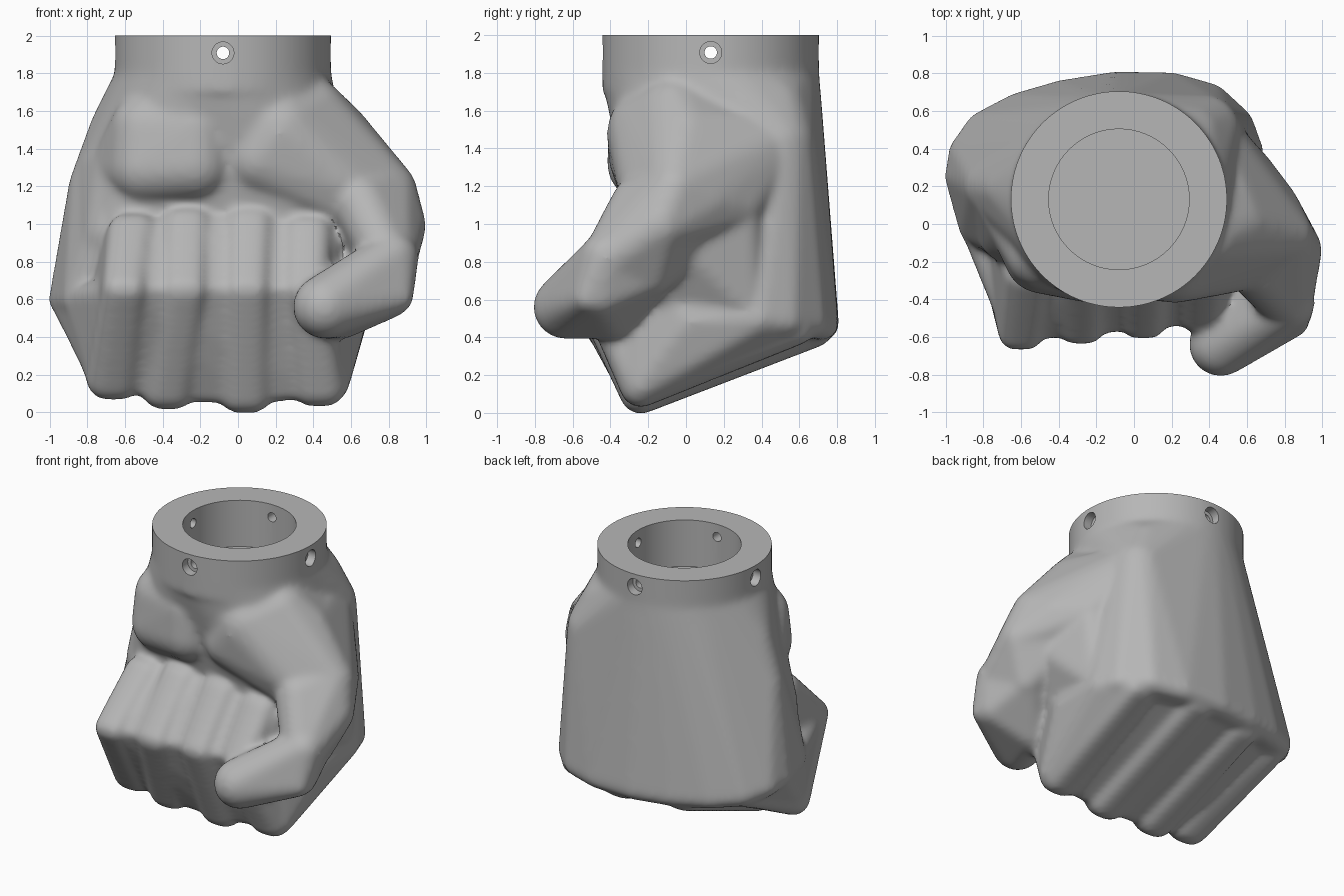
import bpy, bmesh, math
from mathutils import Vector, Matrix

if "Cube" in bpy.data.objects:
    bpy.data.objects.remove(bpy.data.objects["Cube"])

CX, CY = -0.08, 0.131          # wrist axis


def circle(r, z, n=96):
    return [Vector((CX + r * math.cos(2 * math.pi * i / n),
                    CY + r * math.sin(2 * math.pi * i / n), z)) for i in range(n)]


ball = bmesh.new()
bmesh.ops.create_icosphere(ball, subdivisions=3, radius=1)
UNIT = [v.co.copy() for v in ball.verts]
ball.free()


def hull(target, balls, points=()):
    """Add the convex skin around balls (x, y, z, r) and loose points."""
    bm = bmesh.new()
    for x, y, z, r in balls:
        for u in UNIT:
            bm.verts.new(Vector((x, y, z)) + u * r)
    for p in points:
        bm.verts.new(p)
    res = bmesh.ops.convex_hull(bm, input=bm.verts[:])
    junk = {g for g in res["geom_interior"] + res["geom_unused"]
            if isinstance(g, bmesh.types.BMVert)}
    bmesh.ops.delete(bm, geom=list(junk), context='VERTS')
    bmesh.ops.recalc_face_normals(bm, faces=bm.faces[:])
    me = bpy.data.meshes.new("part")
    bm.to_mesh(me)
    bm.free()
    target.from_mesh(me)
    bpy.data.meshes.remove(me)


def make_object(name, bm):
    me = bpy.data.meshes.new(name)
    bm.to_mesh(me)
    bm.free()
    ob = bpy.data.objects.new(name, me)
    bpy.context.collection.objects.link(ob)
    return ob


def apply(ob, kind, **settings):
    mod = ob.modifiers.new(kind.lower(), kind)
    for key, value in settings.items():
        setattr(mod, key, value)
    bpy.context.view_layer.objects.active = ob
    bpy.ops.object.modifier_apply(modifier=mod.name)


def cut(ob, r, depth, matrix):
    """Remove a round plug from the object."""
    bm = bmesh.new()
    bmesh.ops.create_cone(bm, cap_ends=True, segments=64, radius1=r, radius2=r,
                          depth=depth, matrix=matrix)
    cutter = make_object("cutter", bm)
    apply(ob, 'BOOLEAN', object=cutter, operation='DIFFERENCE', solver='EXACT')
    bpy.data.objects.remove(cutter)


body = bmesh.new()

# wrist cuff, left tall here and trimmed flat later
hull(body, [], circle(.574, 1.70) + circle(.574, 2.12))

# knuckle ridge, running round the back from the outer side to the thumb side
ridge = [(-.92, .25, .60), (-.90, .38, .57), (-.81, .51, .53), (-.62, .61, .50), (-.38, .68, .48),
         (-.10, .725, .47), (.20, .72, .47), (.41, .66, .48), (.55, .53, .49), (.60, .39, .50)]
# back of the hand and palm, from the wrist to the ridge
hull(body, [(x, y, z, .085) for x, y, z in ridge]
     + [(-.76, .20, 1.2, .14), (-.65, .18, 1.5, .14), (-.84, -.02, .60, .09),
        (.50, -.10, .60, .10), (.44, -.10, .95, .10),
        (.36, .48, 1.42, .21), (.28, .45, 1.60, .20)],
     circle(.57, 1.74) + circle(.574, 1.80))

# fingers: x, y, z, r at tip, middle joint, lower joint and knuckle
fingers = [
    [(-.56, -.27, .955, .10), (-.60, -.585, .655, .085), (-.66, -.24, .175, .11), (-.78, .44, .49, .08)],
    [(-.27, -.27, .985, .10), (-.28, -.555, .655, .085), (-.37, -.24, .125, .11), (-.40, .62, .43, .08)],
    [(.06, -.27, .985, .10), (.05, -.525, .655, .085), (.04, -.24, .105, .11), (.04, .69, .43, .08)],
    [(.37, -.27, .945, .10), (.36, -.49, .655, .085), (.43, -.24, .14, .11), (.45, .59, .44, .08)],
]
for f in fingers:
    hull(body, [(x + s, y, z, r) for x, y, z, r in f for s in (-.035, .035)])
# core that fills the gaps between the fingers
hull(body, [(x, y, z, r - .046) for f in fingers for x, y, z, r in f])
# outer flanks of the little and index fingers
hull(body, [(-.91, .25, .60, .09), (-.80, .45, .50, .09), (-.83, -.02, .60, .09),
            (-.70, -.22, .18, .09), (-.63, -.54, .62, .08)])
hull(body, [(.59, .38, .50, .10), (.57, .02, .48, .11), (.50, -.23, .15, .09),
            (.51, .54, .47, .09), (.38, -.44, .60, .08), (.46, -.24, .90, .09)])

# outer palm pad and the heel beside the little finger
hull(body, [(-.49, -.17, 1.30, .20), (-.23, -.22, 1.32, .20), (-.58, .02, 1.30, .20),
            (-.23, -.21, 1.50, .20), (-.48, -.15, 1.50, .20), (-.36, -.13, 1.61, .20)])
hull(body, [(-.58, .02, 1.30, .20), (-.66, -.04, .95, .17), (-.80, .02, .70, .10),
            (-.70, .15, 1.30, .15)])
# thumb pad
hull(body, [(.22, -.17, 1.48, .25), (.12, -.21, 1.35, .20), (.13, -.19, 1.54, .20),
            (.22, -.05, 1.66, .18), (.38, -.06, 1.58, .20), (.53, .0, 1.46, .18),
            (.80, -.06, 1.18, .15), (.85, -.14, .99, .14), (.50, -.20, 1.24, .17),
            (.38, .40, 1.42, .18)])
# thumb middle and the web joining it to the hand
hull(body, [(.53, .0, 1.46, .18), (.80, -.06, 1.18, .15), (.86, -.14, .99, .14),
            (.60, .27, 1.10, .14), (.72, .08, 1.12, .16), (.36, .46, 1.42, .19),
            (.50, -.05, 1.0, .14)])
hull(body, [(.80, -.06, 1.18, .15), (.86, -.14, .99, .14), (.81, -.42, .80, .14),
            (.75, -.20, .74, .13), (.66, -.24, 1.10, .16), (.56, .27, 1.10, .12)])
# soft fill under the thumb
hull(body, [(.60, .28, 1.08, .12), (.59, .32, .56, .09), (.70, -.05, .93, .12),
            (.52, -.10, .56, .10)])
# thumb end
hull(body, [(.46, -.64, .56, .17), (.80, -.46, .63, .13), (.82, -.42, .82, .14),
            (.85, -.52, .61, .08), (.55, -.40, .53, .14), (.74, -.20, .74, .13)])

fist = make_object("fist", body)
apply(fist, 'REMESH', mode='VOXEL', voxel_size=.02)
apply(fist, 'SMOOTH', factor=.5, iterations=14)

# flat top of the cuff, then the central socket
cut(fist, 1.5, .4, Matrix.Translation((0, 0, 2.2)))
cut(fist, .373, .6, Matrix.Translation((CX, CY, 1.964)))

# four screw holes with counterbores
for k in range(4):
    turn = (Matrix.Translation((CX, CY, 1.908)) @ Matrix.Rotation(k * math.pi / 2, 4, 'Z')
            @ Matrix.Rotation(math.pi / 2, 4, 'Y'))
    for r, start in ((.033, .3), (.058, .51)):
        cut(fist, r, .7 - start, turn @ Matrix.Translation((0, 0, (start + .7) / 2)))

grey = bpy.data.materials.new("plain_grey")
grey.diffuse_color = (.47, .47, .47, 1)
grey.use_nodes = True
grey.node_tree.nodes["Principled BSDF"].inputs["Base Color"].default_value = grey.diffuse_color
fist.data.materials.clear()
fist.data.materials.append(grey)
for p in fist.data.polygons:
    p.material_index = 0
bpy.ops.object.select_all(action='DESELECT')
fist.select_set(True)
bpy.context.view_layer.objects.active = fist
bpy.ops.object.shade_smooth_by_angle(angle=math.radians(35))
